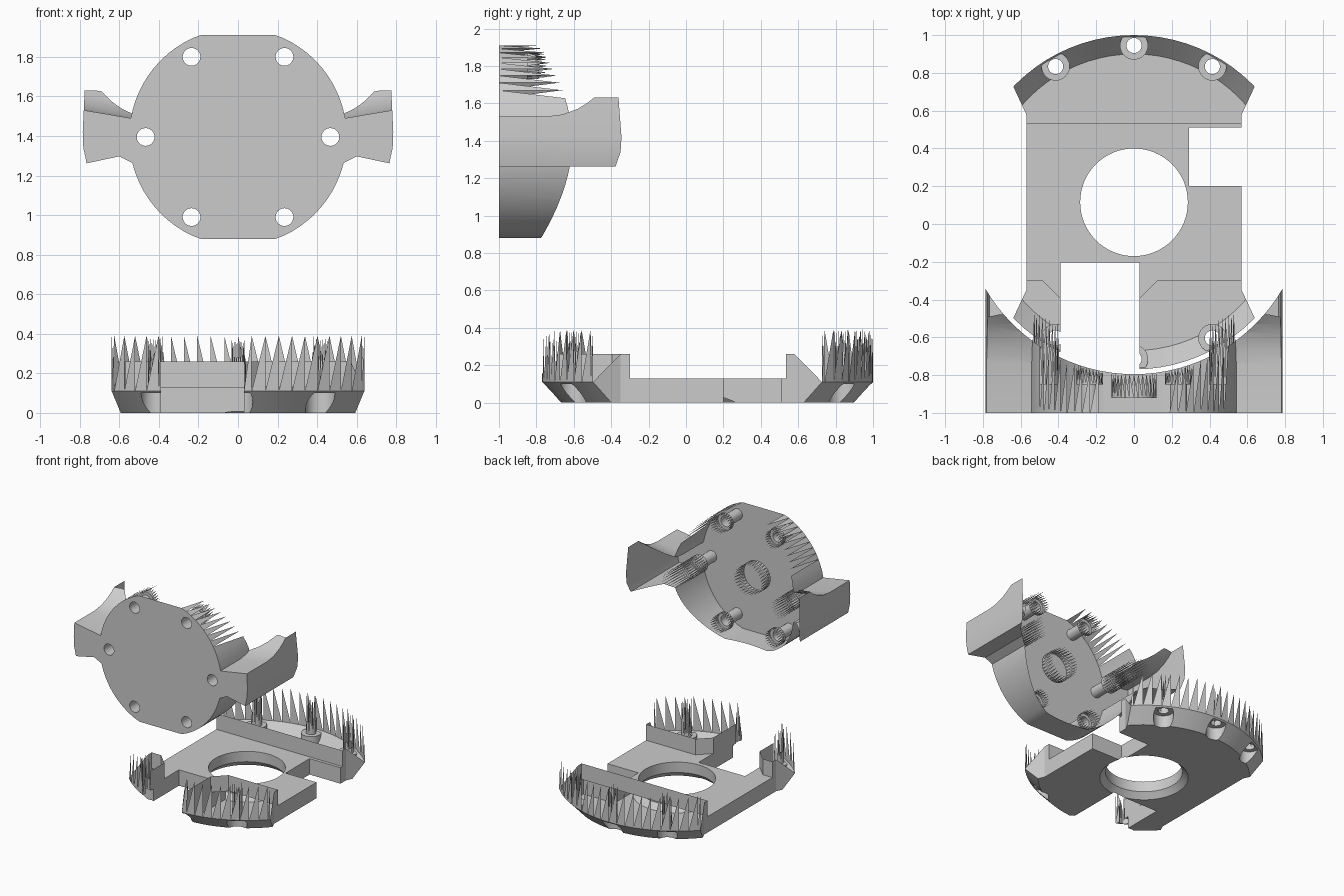
import bpy, bmesh
from math import cos, sin, radians, pi, hypot

if "Cube" in bpy.data.objects:
    bpy.data.objects.remove(bpy.data.objects["Cube"])

AX = {'x': lambda a, b, t: (t, a, b), 'y': lambda a, b, t: (a, t, b), 'z': lambda a, b, t: (a, b, t)}


def loft(name, rings):
    """Closed solid through equal-length rings of points."""
    bm = bmesh.new()
    vs = [[bm.verts.new(p) for p in r] for r in rings]
    n = len(vs[0])
    for a, b in zip(vs, vs[1:]):
        for i in range(n):
            j = (i + 1) % n
            bm.faces.new((a[i], a[j], b[j], b[i]))
    bm.faces.new(vs[0])
    bm.faces.new(vs[-1])
    bmesh.ops.recalc_face_normals(bm, faces=bm.faces)
    me = bpy.data.meshes.new(name)
    bm.to_mesh(me)
    bm.free()
    o = bpy.data.objects.new(name, me)
    bpy.context.collection.objects.link(o)
    return o


def prism(name, pts, lo, hi, axis):
    return loft(name, [[AX[axis](a, b, t) for a, b in pts] for t in (lo, hi)])


def box(x0, x1, y0, y1, z0, z1):
    return prism("cutter", [(x0, y0), (x1, y0), (x1, y1), (x0, y1)], z0, z1, 'z')


def lathe(name, c, prof, seg, axis):
    return loft(name, [[AX[axis](c[0] + r * cos(2 * pi * i / seg), c[1] + r * sin(2 * pi * i / seg), t)
                        for i in range(seg)] for r, t in prof])


def boolean(o, cutter, op='DIFFERENCE'):
    m = o.modifiers.new("cut", 'BOOLEAN')
    m.operation, m.solver, m.object = op, 'EXACT', cutter
    bpy.context.view_layer.objects.active = o
    bpy.ops.object.modifier_apply(modifier=m.name)
    bpy.data.objects.remove(cutter)


def spike(cs, base):
    """Keep the base edge of a wall face and one far corner."""
    n = len(cs)
    for i in range(n):
        if base(cs[i]) and not base(cs[(i + 1) % n]):
            return [c for c in cs if base(c)] + [cs[(i + 1) % n]] if i == n - 1 else \
                [c for k, c in enumerate(cs) if base(c) or k == i + 1]
    return None


def open_shell(o, rule):
    """Rebuild the solid as an open shell, face by face."""
    bm = bmesh.new()
    for p in o.data.polygons:
        cs = rule([o.data.vertices[i].co.copy() for i in p.vertices])
        if cs and len(cs) > 2:
            bm.faces.new([bm.verts.new(c) for c in cs])
    bmesh.ops.remove_doubles(bm, verts=bm.verts, dist=1e-5)
    bm.to_mesh(o.data)
    bm.free()
    bpy.ops.object.select_all(action='DESELECT')
    o.select_set(True)
    bpy.context.view_layer.objects.active = o
    bpy.ops.object.shade_smooth_by_angle(angle=radians(25))


CY = 0.115
rad = lambda c: hypot(c.x, c.y - CY)

# base plate: chamfered disc trimmed to its outline
base = lathe("base_plate", (0, CY), [(.785, 0), (.885, .11), (.885, .39)], 80, 'z')
half = [(.57, -.35), (.57, .58), (.64, .73), (.79, 1.05)]
outline = [(.79, -.82), (.64, -.5)] + half
outline += [(-x, y) for x, y in reversed(outline)]
boolean(base, prism("cutter", outline, -1, 1, 'z'), 'INTERSECT')
# recessed floor, front notch, side notch, central hole
boolean(base, prism("cutter", [(-1, -.3), (-.485, -.3), (-.36, -.425), (0, -.425), (.125, -.3),
                               (1, -.3), (1, .535), (-1, .535)], .13, 1, 'z'))
boolean(base, box(-.39, .03, -2, -.205, -1, 1))
boolean(base, box(.29, 1, .2, .51, -1, 1))
boolean(base, lathe("cutter", (0, CY), [(.375, -.05), (.285, .045), (.285, .5)], 64, 'z'))
# screw holes with pockets from below
holes = [(.83 * cos(radians(a)), CY + .83 * sin(radians(a))) for a in (30 * k for k in (2, 3, 4, 8, 9, 10))]
for h in holes:
    boolean(base, lathe("cutter", h, [(.075, -.2), (.075, .1)], 24, 'z'))
    boolean(base, lathe("cutter", h, [(.04, -.3), (.04, 1)], 24, 'z'))


def base_rule(cs):
    low = lambda c: c.z < .38
    if all(low(c) for c in cs):
        return cs
    if not any(low(c) for c in cs):
        return None
    if all(rad(c) > .88 for c in cs) or any(all(hypot(c.x - x, c.y - y) < .043 for c in cs) for x, y in holes):
        return spike(cs, low)
    cs = [c for c in cs if low(c) or rad(c) < .88]
    for c in cs:
        c.z = min(c.z, .26)
    return cs


open_shell(base, base_rule)

# round cover: disc with flats, front at y = -1
CZ, R = 1.395, .55
ring = [(R * cos(2 * pi * i / 72), CZ + max(-.515, min(.515, R * sin(2 * pi * i / 72)))) for i in range(72)]
cover = prism("round_cover", ring, -1, 0, 'y')
# side ears with a flared top
for s in (1, -1):
    ear = prism("ear", [(s * x, z) for x, z in [(.4, 1.262), (.53, 1.262), (.6, 1.297), (.765, 1.262), (.782, 1.34),
                                                (.785, 1.42), (.775, 1.63), (.4, 1.63)]], -1, .01, 'y')
    cut = prism("cutter", [(-1.1, 1.5), (-.74, 1.5), (-.66, 1.51), (-.58, 1.54), (-.53, 1.57), (-.48, 1.61),
                           (-.46, 1.9), (-1.1, 1.9)], s * .3, s * 1.0, 'x')
    for v in cut.data.vertices:
        v.co.z += .17 * (abs(v.co.x) - .6)
    boolean(ear, cut)
    boolean(cover, ear, 'UNION')
# rear trimmed to a vertical cylinder, then screw holes and centre pocket
boolean(cover, lathe("cutter", (0, CY), [(.91, .1), (.91, 3)], 96, 'z'))
screws = [(s * x, CZ + z) for s in (1, -1) for x, z in ((.235, .405), (.235, -.405), (.467, 0))]
for h in screws:
    boolean(cover, lathe("cutter", h, [(.045, -2), (.045, .5)], 24, 'y'))
    boolean(cover, lathe("cutter", h, [(.07, -.85), (.07, .5)], 24, 'y'))
boolean(cover, lathe("cutter", (0, CZ), [(.12, -.92), (.12, .5)], 32, 'y'))


def cover_rule(cs):
    if all(.906 < rad(c) < .913 for c in cs):
        return None
    if all(c.z > 1.9 for c in cs) or all(abs(c.x) > .45 and c.z > 1.622 and c.y > -.6 for c in cs):
        return None
    far = max(c.y for c in cs)
    for x, z in screws:
        if far > -.84 and all(hypot(c.x - x, c.z - z) < .074 for c in cs):
            cs = spike(cs, lambda c: c.y < -.84)
            for c in cs or []:
                if abs(x) > .4 and c.y > -.84:
                    c.y += .17
            return cs
    if far > -.91 and all(hypot(c.x, c.z - CZ) < .124 for c in cs):
        return spike(cs, lambda c: c.y < -.91)
    if far > -.99 and all(c.z > 1.6 and abs(hypot(c.x, c.z - CZ) - R) < .004 for c in cs):
        return spike(cs, lambda c: c.y < -.99)
    return cs


open_shell(cover, cover_rule)
